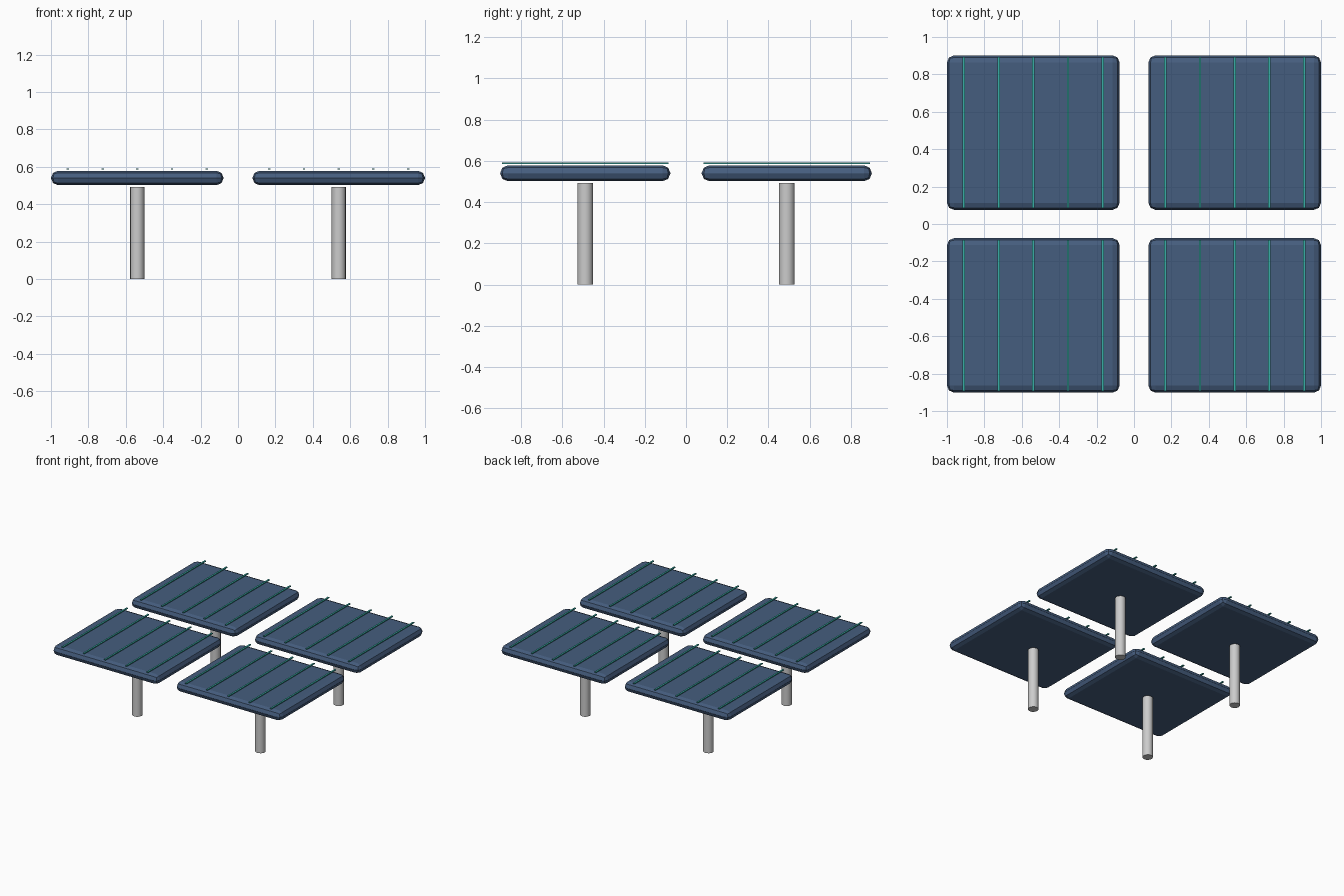
import bpy

if "Cube" in bpy.data.objects:
    bpy.data.objects.remove(bpy.data.objects["Cube"])

PX, PY = 0.5385, 0.4885      # panel centre offsets


def material(name, color):
    m = bpy.data.materials.new(name)
    m.diffuse_color = color
    m.use_nodes = True
    m.node_tree.nodes["Principled BSDF"].inputs["Base Color"].default_value = m.diffuse_color
    return m


navy = material("navy_panel", (0.06, 0.11, 0.21, 1))
teal = material("teal_strip", (0.04, 0.42, 0.38, 1))


def box(name, loc, size, mat):
    bpy.ops.mesh.primitive_cube_add(size=1, location=loc)
    o = bpy.context.object
    o.name = name
    o.scale = size
    bpy.ops.object.transform_apply(location=False, rotation=False, scale=True)
    o.data.materials.append(mat)
    return o


for sy, row in ((-1, "front"), (1, "back")):
    for sx, side in ((-1, "left"), (1, "right")):
        tag = f"{row}_{side}"
        x, y = sx * PX, sy * PY

        # support post
        bpy.ops.mesh.primitive_cylinder_add(vertices=16, radius=0.038, depth=0.492,
                                            location=(x, y, 0.246))
        bpy.context.object.name = f"{tag}_post"
        bpy.ops.object.shade_smooth_by_angle()

        # rounded panel
        panel = box(f"{tag}_panel", (x, y, 0.54), (0.923, 0.826, 0.077), navy)
        bev = panel.modifiers.new("rounding", 'BEVEL')
        bev.width = 0.038
        bev.segments = 2

        # raised strips on top of the panel
        for i in range(-2, 3):
            box(f"{tag}_strip_{i + 3}", (x + i * 0.1855, y, 0.588),
                (0.013, 0.808, 0.007), teal)
